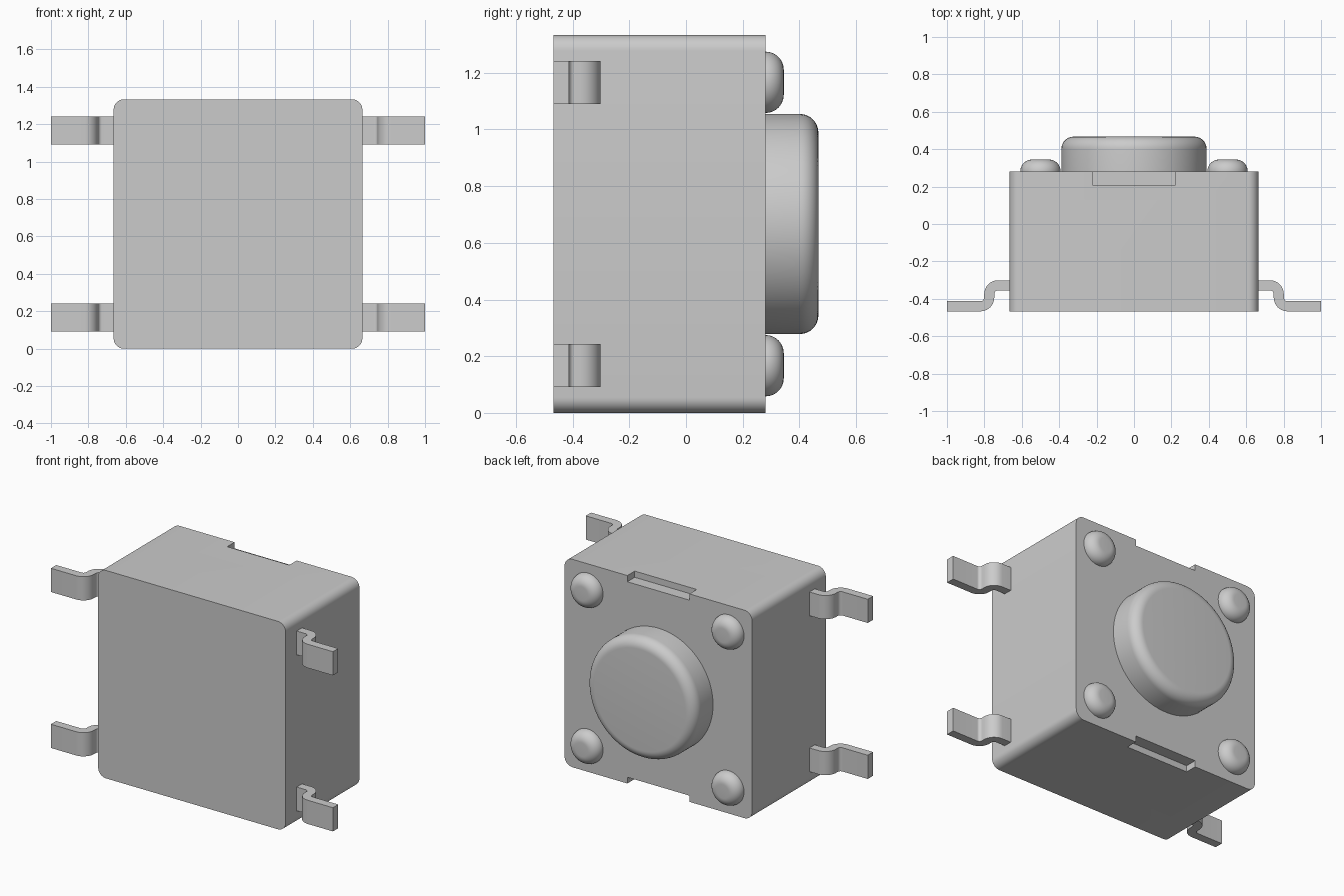
import bpy, bmesh, math
from mathutils import Vector

if "Cube" in bpy.data.objects:
    bpy.data.objects.remove(bpy.data.objects["Cube"])

W, H = 0.665, 1.333            # half width, height
Y0, Y1 = -0.467, 0.28          # front and back of the body
ZC = H / 2

grey = bpy.data.materials.new("plain_grey")
grey.diffuse_color = (0.6, 0.6, 0.6, 1)
grey.use_nodes = True
grey.node_tree.nodes["Principled BSDF"].inputs["Base Color"].default_value = grey.diffuse_color


def finish(name, bm):
    bmesh.ops.recalc_face_normals(bm, faces=bm.faces)
    me = bpy.data.meshes.new(name)
    bm.to_mesh(me)
    bm.free()
    me.materials.append(grey)
    ob = bpy.data.objects.new(name, me)
    bpy.context.collection.objects.link(ob)
    return ob


def smooth(ob):
    bpy.ops.object.select_all(action='DESELECT')
    ob.select_set(True)
    bpy.context.view_layer.objects.active = ob
    bpy.ops.object.shade_smooth_by_angle(angle=math.radians(35))


def prism(name, points, offset):
    """Extrude a closed outline of 3D points by an offset."""
    bm = bmesh.new()
    face = bm.faces.new([bm.verts.new(p) for p in points])
    ext = bmesh.ops.extrude_face_region(bm, geom=[face])["geom"]
    bmesh.ops.translate(bm, vec=Vector(offset),
                        verts=[v for v in ext if isinstance(v, bmesh.types.BMVert)])
    return finish(name, bm)


def arc(cx, cy, r, a0, a1, n=10):
    return [(cx + r * math.cos(math.radians(a0 + (a1 - a0) * i / n)),
             cy + r * math.sin(math.radians(a0 + (a1 - a0) * i / n))) for i in range(n + 1)]


def domed_disc(name, x, z, radius, top, fillet, sides):
    """Round button along y with a filleted rim."""
    profile = [(radius, Y1 - 0.01)] + arc(radius - fillet, top - fillet, fillet, 0, 90)
    bm = bmesh.new()
    rings = []
    for r, y in profile:
        rings.append([bm.verts.new((x + r * math.cos(2 * math.pi * i / sides), y,
                                    z + r * math.sin(2 * math.pi * i / sides)))
                      for i in range(sides)])
    for a, b in zip(rings, rings[1:]):
        for i in range(sides):
            j = (i + 1) % sides
            bm.faces.new((a[i], a[j], b[j], b[i]))
    bm.faces.new(rings[0])
    bm.faces.new(rings[-1])
    smooth(finish(name, bm))


# Body: rounded square block
R = 0.055
outline = []
for cx, cz, a in ((W - R, H - R, 0), (-W + R, H - R, 90), (-W + R, R, 180), (W - R, R, 270)):
    outline += arc(cx, cz, R, a, a + 90, 8)
body = prism("body", [(x, Y0, z) for x, z in outline], (0, Y1 - Y0, 0))

# Shallow notches in the top and bottom back edges
for z in (0, H):
    d = 0.04
    cutter = prism("notch_cutter", [(-0.22, 0.205, z - d), (0.22, 0.205, z - d),
                                    (0.22, 0.205, z + d), (-0.22, 0.205, z + d)], (0, 0.2, 0))
    cutter.hide_render = True
    mod = body.modifiers.new("notch", 'BOOLEAN')
    mod.operation, mod.solver, mod.object = 'DIFFERENCE', 'EXACT', cutter
    bpy.context.view_layer.objects.active = body
    bpy.ops.object.modifier_apply(modifier=mod.name)
    bpy.data.objects.remove(cutter, do_unlink=True)
smooth(body)

# Push button and four corner pegs
domed_disc("push_button", 0, ZC, 0.388, 0.467, 0.065, 96)
for sx in (-1, 1):
    for sz in (-1, 1):
        domed_disc("corner_peg", sx * 0.5, ZC + sz * 0.5, 0.108, 0.345, 0.064, 48)

# Four S-bent legs
t, r = 0.054, 0.02
top_y, foot_y = -0.301, Y0 + t
bend1 = (0.727, top_y - t - r)
bend2 = (0.727 + 2 * r + t, foot_y + r)
leg = [(W - 0.02, top_y)] + arc(*bend1, r + t, 90, 0) + arc(*bend2, r, 180, 270)
leg += [(1.0, foot_y), (1.0, Y0)]
leg += arc(*bend2, r + t, 270, 180) + arc(*bend1, r, 0, 90) + [(W - 0.02, top_y - t)]
for sx in (-1, 1):
    for sz in (-1, 1):
        z = ZC + sz * 0.5 - 0.076
        smooth(prism("leg", [(sx * x, y, z) for x, y in leg], (0, 0, 0.152)))
